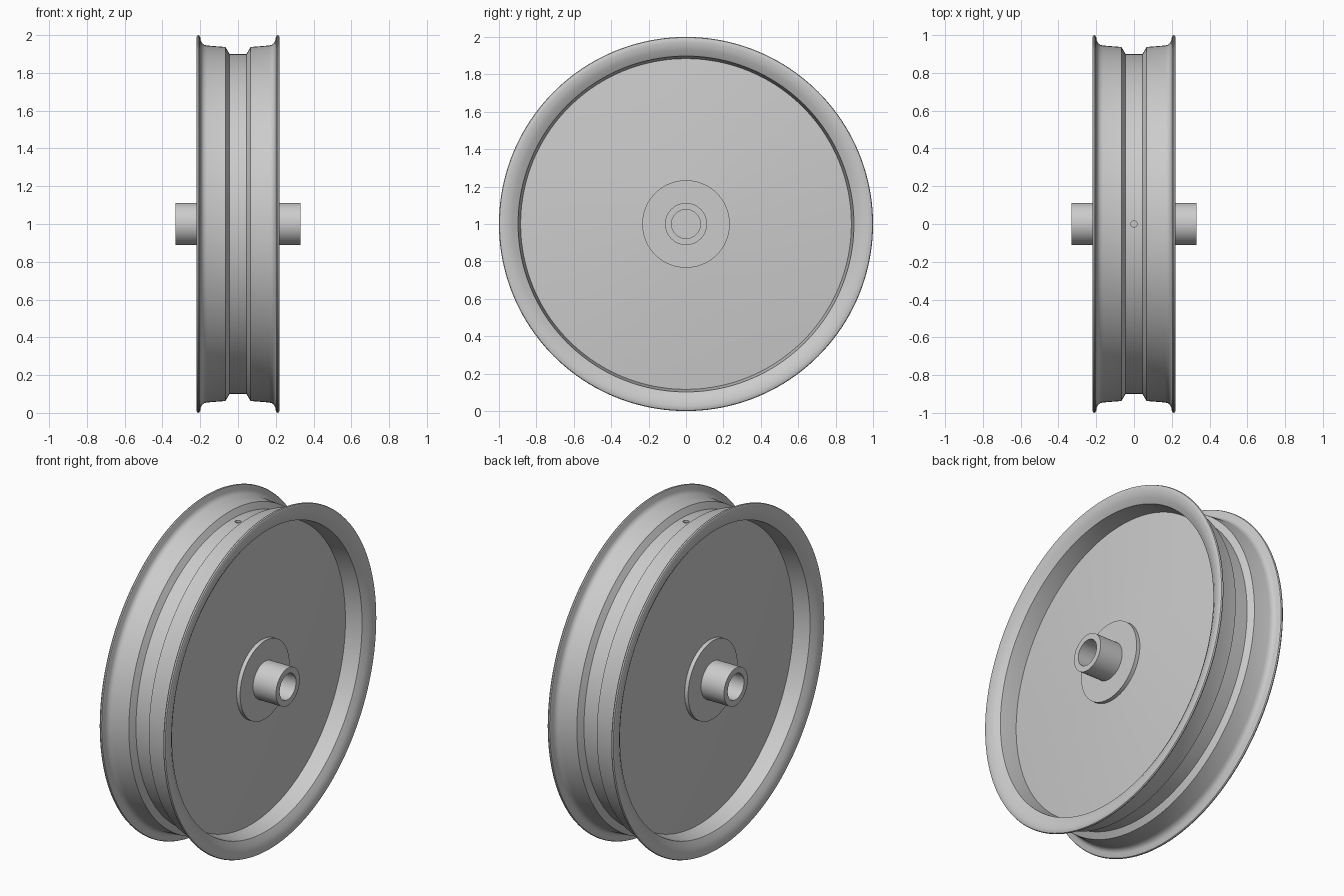
import bpy, bmesh, math

if "Cube" in bpy.data.objects:
    bpy.data.objects.remove(bpy.data.objects["Cube"])

SEG = 160
CENTRE_Z = 1.0


def lathe(name, profile, closed=False):
    """Spin (x, radius) points around the wheel axis, which runs along x."""
    bm = bmesh.new()
    rings = []
    for x, r in profile:
        if r == 0:
            rings.append([bm.verts.new((x, 0, CENTRE_Z))] * SEG)
        else:
            rings.append([bm.verts.new((x, r * math.sin(2 * math.pi * i / SEG),
                                        CENTRE_Z + r * math.cos(2 * math.pi * i / SEG)))
                          for i in range(SEG)])
    pairs = list(zip(rings, rings[1:]))
    if closed:
        pairs.append((rings[-1], rings[0]))
    for a, b in pairs:
        for i in range(SEG):
            j = (i + 1) % SEG
            bm.faces.new(list(dict.fromkeys((a[i], a[j], b[j], b[i]))))
    bmesh.ops.recalc_face_normals(bm, faces=bm.faces)
    mesh = bpy.data.meshes.new(name)
    bm.to_mesh(mesh)
    bm.free()
    obj = bpy.data.objects.new(name, mesh)
    bpy.context.collection.objects.link(obj)
    return obj


def activate(obj):
    bpy.ops.object.select_all(action='DESELECT')
    obj.select_set(True)
    bpy.context.view_layer.objects.active = obj


def smooth(obj):
    activate(obj)
    bpy.ops.object.shade_smooth_by_angle(angle=math.radians(28))


def mirrored(half):
    """Continue a half profile onto the other side of the wheel."""
    return half + [(-x, r) for x, r in reversed(half)]


# Rim: drop centre, bead seats, rolled flanges and inner walls
rim_half = [(0.045, 0.90), (0.066, 0.937), (0.165, 0.945), (0.180, 0.949),
            (0.191, 0.958), (0.197, 0.970), (0.200, 0.988), (0.204, 0.997),
            (0.210, 1.0), (0.217, 0.997), (0.221, 0.988), (0.221, 0.972),
            (0.218, 0.952), (0.211, 0.93), (0.192, 0.898), (0.085, 0.883)]
rim = lathe("rim", mirrored(rim_half), closed=True)

# Valve hole in the top of the rim
bpy.ops.mesh.primitive_cylinder_add(vertices=24, radius=0.017, depth=0.2,
                                    location=(0, 0, CENTRE_Z + 0.9))
cutter = bpy.context.object
cutter.name = "valve_hole_cutter"
cutter.hide_render = True
cut = rim.modifiers.new("valve_hole", 'BOOLEAN')
cut.operation = 'DIFFERENCE'
cut.solver = 'EXACT'
cut.object = cutter
activate(rim)
bpy.ops.object.modifier_apply(modifier=cut.name)
bpy.data.objects.remove(cutter, do_unlink=True)
smooth(rim)

# Shallow conical discs closing both sides
smooth(lathe("wheel_disc", mirrored([(0.155, 0.20), (0.155, 0.23), (0.092, 0.886)])))

# Hub: flange plates and bored axle stubs on both sides
hub_half = [(0.155, 0), (0.155, 0.077), (0.33, 0.077), (0.33, 0.112),
            (0.178, 0.112), (0.178, 0.234), (0.145, 0.234)]
smooth(lathe("hub", mirrored(hub_half)))
